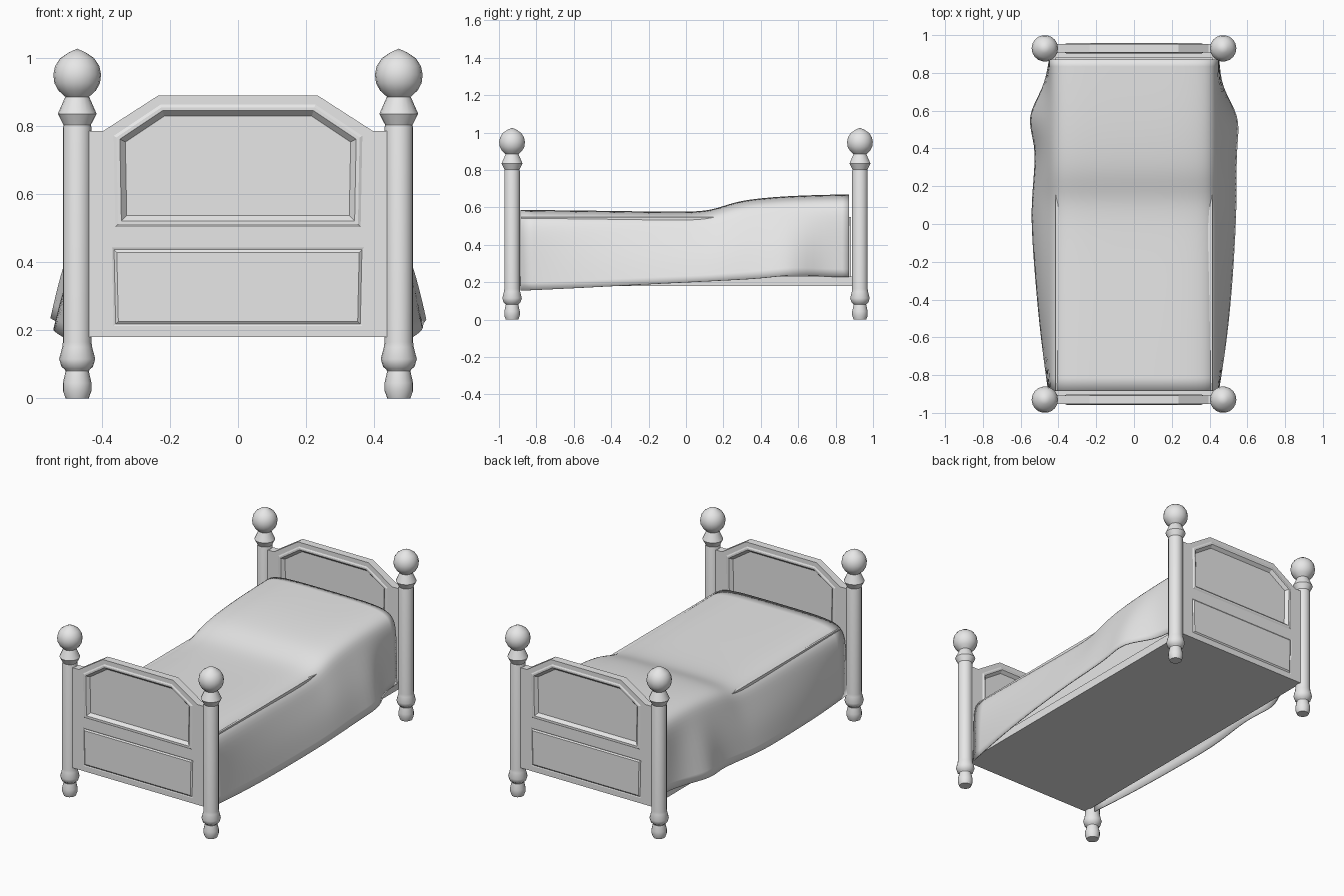
import bpy, bmesh, math
from mathutils import Vector

if "Cube" in bpy.data.objects:
    bpy.data.objects.remove(bpy.data.objects["Cube"], do_unlink=True)

grey = bpy.data.materials.new("plain_grey")
grey.use_nodes = True
grey.diffuse_color = (0.8, 0.8, 0.8, 1)
grey.node_tree.nodes["Principled BSDF"].inputs["Base Color"].default_value = (0.8, 0.8, 0.8, 1)


def finish(name, bm, angle=None):
    mesh = bpy.data.meshes.new(name)
    bm.to_mesh(mesh)
    bm.free()
    mesh.materials.append(grey)
    obj = bpy.data.objects.new(name, mesh)
    bpy.context.collection.objects.link(obj)
    if angle:
        bpy.ops.object.select_all(action="DESELECT")
        obj.select_set(True)
        bpy.context.view_layer.objects.active = obj
        bpy.ops.object.shade_smooth_by_angle(angle=math.radians(angle))
    return obj


def box(name, size, center):
    bm = bmesh.new()
    bmesh.ops.create_cube(bm, size=1)
    bmesh.ops.scale(bm, vec=size, verts=bm.verts)
    bmesh.ops.translate(bm, vec=center, verts=bm.verts)
    return finish(name, bm)


# Turned posts with ball finials, as (radius, height)
POST = [(0, 0), (.034, 0), (.042, .022), (.042, .045), (.034, .08), (.038, .086),
        (.046, .092), (.053, .115), (.044, .15), (.042, .165), (.042, .795), (.04, .802),
        (.057, .835), (.035, .885), (.055, .903), (.067, .925), (.07, .95),
        (.065, .975), (.05, .998), (.025, 1.015), (0, 1.026)]


def post(name, x, y):
    bm = bmesh.new()
    verts = [bm.verts.new((r, 0, z)) for r, z in POST]
    edges = [bm.edges.new(pair) for pair in zip(verts, verts[1:])]
    bmesh.ops.spin(bm, geom=verts + edges, axis=(0, 0, 1), cent=(0, 0, 0),
                   angle=math.tau, steps=18)
    bmesh.ops.remove_doubles(bm, verts=bm.verts, dist=1e-4)
    bmesh.ops.recalc_face_normals(bm, faces=bm.faces)
    bmesh.ops.translate(bm, vec=(x, y, 0), verts=bm.verts)
    finish(name, bm, 40)


# Panelled end boards
def mirrored(half):
    return half + [(-x, z) for x, z in reversed(half)]


def inset(points, d):
    # Move every edge of a counter-clockwise convex outline inward by d
    pts = [Vector(p) for p in points]
    result = []
    for i, p in enumerate(pts):
        a = (p - pts[i - 1]).normalized()
        b = (pts[(i + 1) % len(pts)] - p).normalized()
        na, nb = Vector((-a.y, a.x)), Vector((-b.y, b.x))
        result.append(p + (na + nb) * (d / (1 + na.dot(nb))))
    return result


OUTLINE = mirrored([(.46, .18), (.46, .785), (.395, .785), (.235, .888)])
UPPER = mirrored([(.36, .503), (.365, .77), (.227, .862)])
LOWER = mirrored([(.365, .212), (.37, .442)])
# Moulding steps as (inward distance, height above the board face)
UPPER_STEPS = [(.008, .004), (.018, .004), (.034, -.014)]
LOWER_STEPS = [(.006, -.002), (.014, .004)]


def board(name, y):
    bm = bmesh.new()
    rims = []
    half = .023
    for side in (-1, 1):
        def loop(points, height=0):
            return [bm.verts.new((p[0], y + side * (half + height), p[1])) for p in points]

        def ring_edges(vs):
            return [bm.edges.new((v, vs[(i + 1) % len(vs)])) for i, v in enumerate(vs)]

        rim, up, low = loop(OUTLINE), loop(UPPER), loop(LOWER)
        rims.append(rim)
        edges = ring_edges(rim) + ring_edges(up) + ring_edges(low)
        bmesh.ops.triangle_fill(bm, edges=edges, use_beauty=True, normal=(0, side, 0))
        for ring, shape, steps in ((up, UPPER, UPPER_STEPS), (low, LOWER, LOWER_STEPS)):
            for d, height in steps:
                new = loop(inset(shape, d), height)
                for i in range(len(new)):
                    j = (i + 1) % len(new)
                    bm.faces.new((ring[i], ring[j], new[j], new[i]))
                ring = new
            bm.faces.new(ring)
    a, b = rims
    for i in range(len(a)):
        j = (i + 1) % len(a)
        bm.faces.new((a[i], a[j], b[j], b[i]))
    bmesh.ops.recalc_face_normals(bm, faces=bm.faces)
    finish(name, bm)


for label, y in (("front", -.93), ("back", .93)):
    for side, x in (("right", -.472), ("left", .472)):
        post(f"{label}_{side}_post", x, y)
board("footboard", -.93)
board("headboard", .93)

# Bed base, mattress and pillow under the cover
box("bed_base", (.88, 1.82, .05), (0, 0, .205))
box("mattress", (.83, 1.765, .33), (0, 0, .385))
pillow = box("pillow", (.66, .42, .14), (0, .64, .57))
soften = pillow.modifiers.new("soft_edges", "BEVEL")
soften.width, soften.segments = .04, 3

# Draped cover: stations as (y, top height, hem height, left hem x, right hem x)
STATIONS = [(-.885, .587, .155, .45, .455), (-.6, .584, .168, .495, .495),
            (-.3, .58, .185, .523, .523), (0, .575, .2, .54, .545),
            (.14, .583, .207, .543, .54), (.26, .632, .213, .543, .53),
            (.42, .652, .222, .545, .52), (.57, .662, .243, .565, .575),
            (.72, .667, .23, .462, .475), (.872, .67, .228, .452, .45)]


def half_section(top, hem, flare):
    edge = .447
    return [(.2, top), (.34, top - .006), (.418, top - .032), (edge, top - .1),
            (edge + .65 * (flare - edge), (top - .1 + hem) / 2), (flare, hem)]


bm = bmesh.new()
rows = []
for y, top, hem, left, right in STATIONS:
    section = [(-x, z) for x, z in reversed(half_section(top, hem, right))]
    section += [(0, top)] + half_section(top, hem, left)
    rows.append([bm.verts.new((x, y, z)) for x, z in section])
for r, s in zip(rows, rows[1:]):
    for i in range(len(r) - 1):
        bm.faces.new((r[i], r[i + 1], s[i + 1], s[i])).smooth = True
cover = finish("bed_cover", bm)
smooth = cover.modifiers.new("smooth_cloth", "SUBSURF")
smooth.levels = smooth.render_levels = 2
smooth.boundary_smooth = "PRESERVE_CORNERS"
cloth = cover.modifiers.new("cloth_thickness", "SOLIDIFY")
cloth.thickness, cloth.offset = .006, -1
